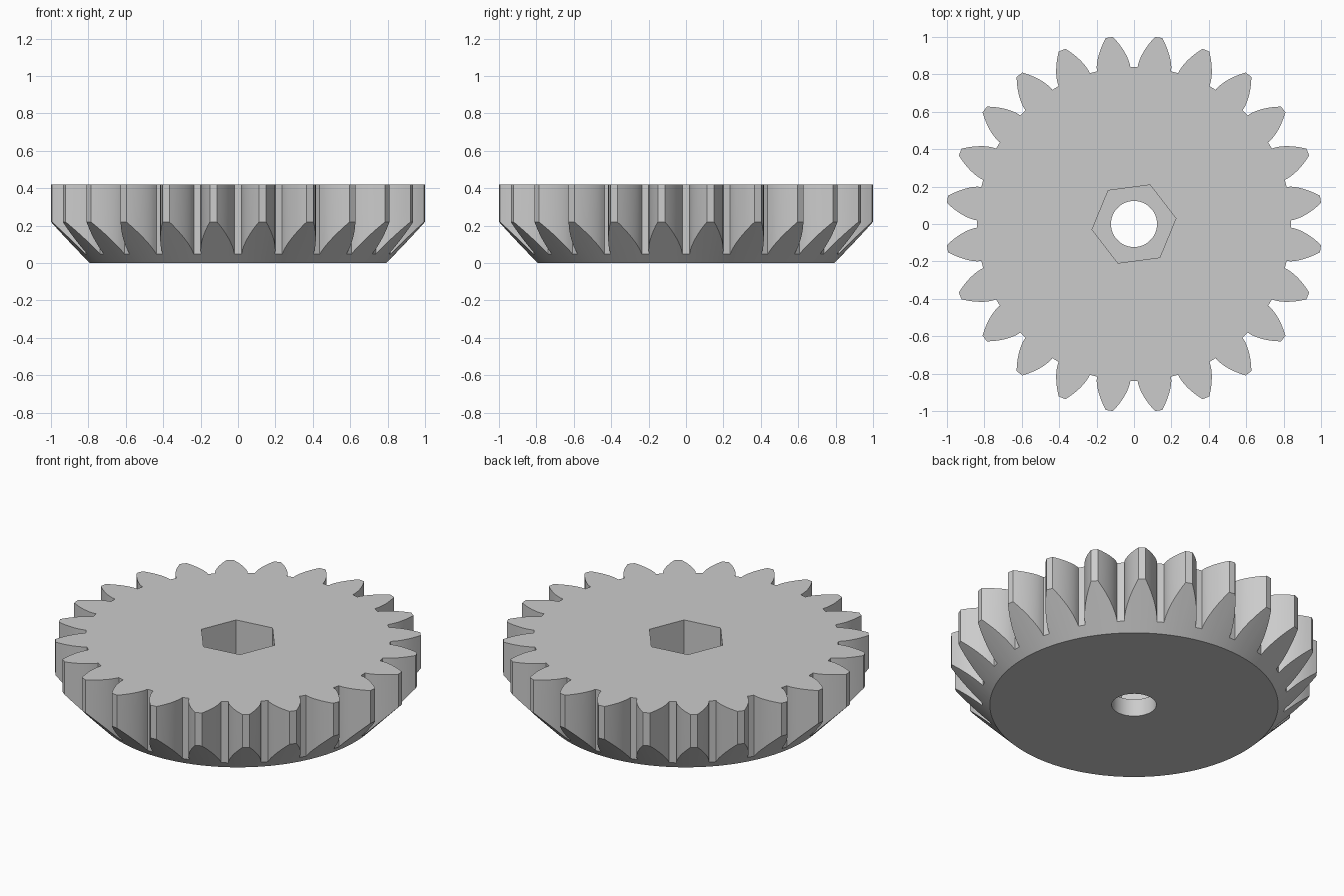
import bpy, bmesh
from math import sin, cos, pi, radians, sqrt, atan

cube = bpy.data.objects.get("Cube")
if cube:
    bpy.data.objects.remove(cube, do_unlink=True)

TEETH = 24
HEIGHT = 0.42
BASE_R, ROOT_R, TIP_R = 0.793, 0.84, 1.006
CHAMFER = 1.035                      # rise of the lower cone per unit of radius
ROOT_HALF, TIP_HALF = radians(6.15), radians(1.1)
FLANK_STEPS = 8

steel = bpy.data.materials.new("light grey")
steel.use_nodes = True
grey = (0.6, 0.6, 0.6, 1)
steel.diffuse_color = grey
steel.node_tree.nodes["Principled BSDF"].inputs["Base Color"].default_value = grey


def add_object(name, bm):
    bmesh.ops.recalc_face_normals(bm, faces=bm.faces[:])
    mesh = bpy.data.meshes.new(name)
    bm.to_mesh(mesh)
    bm.free()
    mesh.materials.append(steel)
    obj = bpy.data.objects.new(name, mesh)
    bpy.context.collection.objects.link(obj)
    return obj


def involute(r):
    t = sqrt(max((r / ROOT_R) ** 2 - 1, 0))
    return t - atan(t)


# Tooth outline as (radius, angle) pairs: rising flank, tip, falling flank
flank = []
for i in range(FLANK_STEPS + 1):
    r = ROOT_R + (TIP_R - ROOT_R) * i / FLANK_STEPS
    flank.append((r, ROOT_HALF - (ROOT_HALF - TIP_HALF) * involute(r) / involute(TIP_R)))
tooth = [(r, -a) for r, a in flank] + flank[::-1]
outline = [(r, a + (k + 0.5) * 2 * pi / TEETH) for k in range(TEETH) for r, a in tooth]

# Gear body: toothed wall above a cone that trims the lower ends of the teeth
bm = bmesh.new()


def ring(points):
    return [bm.verts.new((r * cos(a), r * sin(a), z)) for r, a, z in points]


bottom = ring([(BASE_R, a, 0) for r, a in outline])
middle = ring([(r, a, (r - BASE_R) * CHAMFER) for r, a in outline])
top = ring([(r, a, HEIGHT) for r, a in outline])
for low, high in ((bottom, middle), (middle, top)):
    for i in range(len(low)):
        j = (i + 1) % len(low)
        bm.faces.new((low[i], low[j], high[j], high[i]))
bm.faces.new(top)
bm.faces.new(bottom[::-1])
gear = add_object("gear_wheel", bm)


def cut(name, sides, radius, z0, z1, turn):
    """Subtract an upright prism from the gear."""
    bm = bmesh.new()
    bmesh.ops.create_cone(bm, cap_ends=True, segments=sides, radius1=radius,
                          radius2=radius, depth=z1 - z0)
    # Put one corner exactly at the wanted angle
    first = bm.verts[:][0].co
    from_angle = atan(first.y / first.x) if abs(first.x) > 1e-6 else pi / 2
    a = turn - from_angle
    for v in bm.verts:
        x, y, z = v.co
        v.co = (x * cos(a) - y * sin(a), x * sin(a) + y * cos(a), z + (z0 + z1) / 2)
    cutter = add_object(name, bm)
    cutter.hide_render = True
    mod = gear.modifiers.new(name, 'BOOLEAN')
    mod.operation = 'DIFFERENCE'
    mod.solver = 'EXACT'
    mod.object = cutter
    bpy.ops.object.select_all(action='DESELECT')
    gear.select_set(True)
    bpy.context.view_layer.objects.active = gear
    bpy.ops.object.modifier_apply(modifier=name)
    bpy.data.objects.remove(cutter, do_unlink=True)


# Round shaft hole right through, hexagonal nut pocket from the top
cut("shaft_hole", 48, 0.123, -0.2, 0.6, 0)
cut("nut_pocket", 6, 0.226, 0.105, 0.6, radians(7.6))

bpy.ops.object.shade_smooth_by_angle(angle=radians(25))
